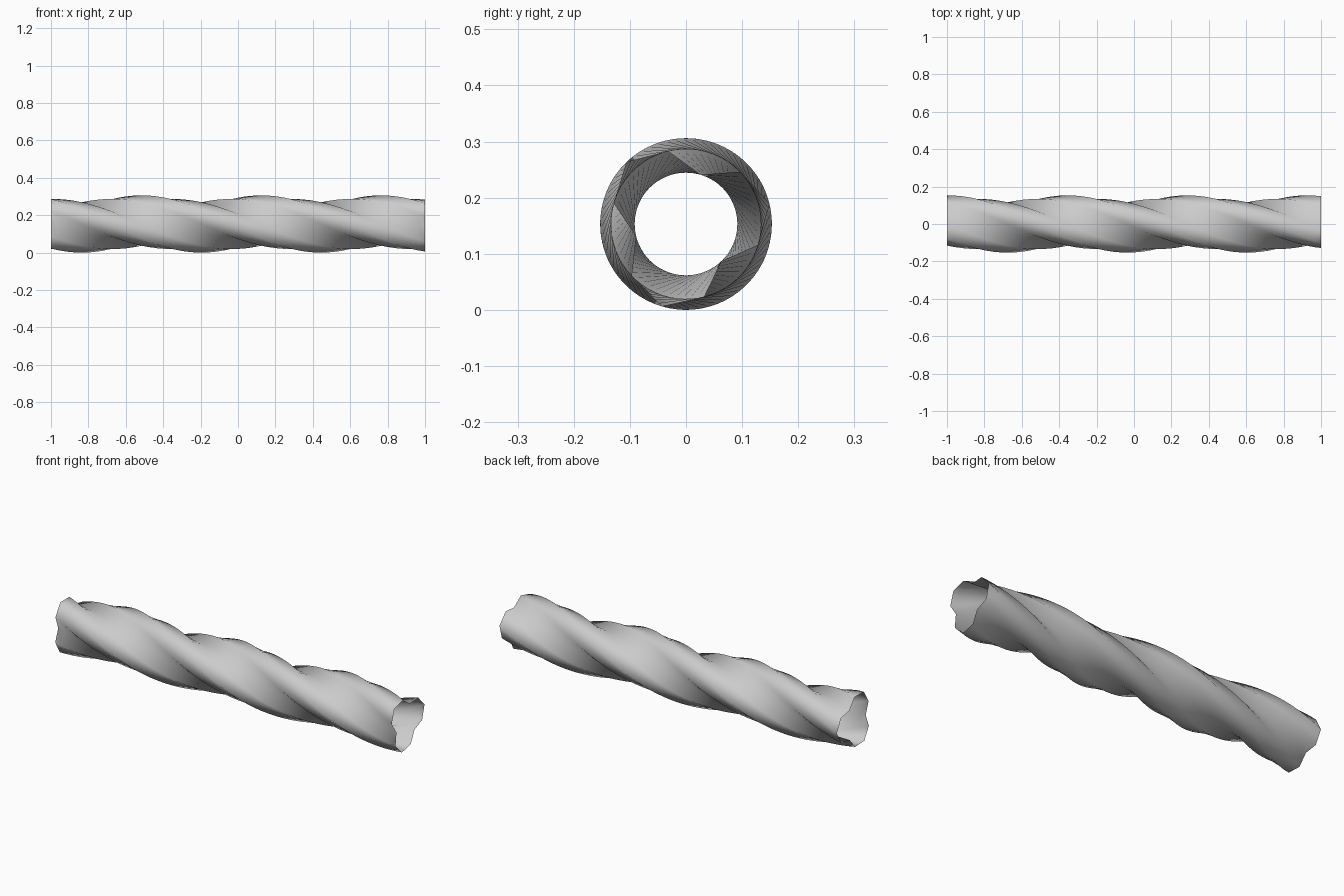
import bpy, bmesh, math

if "Cube" in bpy.data.objects:
    bpy.data.objects.remove(bpy.data.objects["Cube"])

# Three-lobed open tube, twisted along x
LENGTH, ROWS, SIDES = 2.0, 64, 12
RADII = (0.153, 0.134, 0.0915, 0.134)   # crest, shoulder, groove, shoulder
CENTRE_Z = 0.153
START, TWIST = math.radians(-1), math.radians(375)

bm = bmesh.new()
rings = []
for i in range(ROWS + 1):
    t = i / ROWS
    ring = []
    for k in range(SIDES):
        a = START + TWIST * t + math.tau * k / SIDES
        r = RADII[k % 4]
        ring.append(bm.verts.new((LENGTH * (t - 0.5), r * math.cos(a),
                                  CENTRE_Z + r * math.sin(a))))
    rings.append(ring)

# Skin between neighbouring rings, ends left open
for a, b in zip(rings, rings[1:]):
    for k in range(SIDES):
        n = (k + 1) % SIDES
        bm.faces.new((a[k], a[n], b[n], b[k]))
bmesh.ops.recalc_face_normals(bm, faces=bm.faces)

mesh = bpy.data.meshes.new("twisted_tube")
bm.to_mesh(mesh)
bm.free()
mesh.shade_smooth()
tube = bpy.data.objects.new("twisted_tube", mesh)
bpy.context.collection.objects.link(tube)
